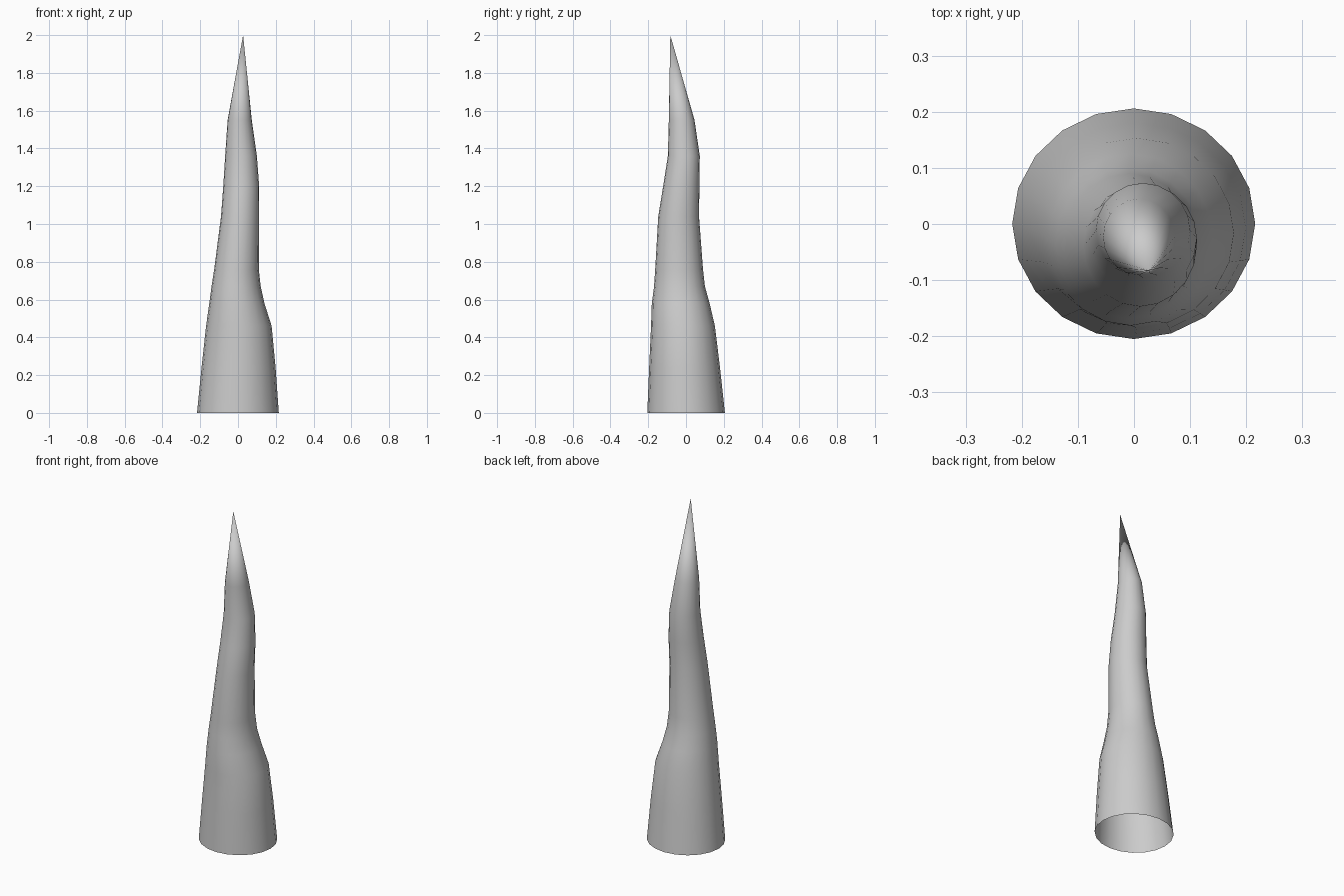
import bpy, bmesh
from math import cos, sin, pi

if "Cube" in bpy.data.objects:
    bpy.data.objects.remove(bpy.data.objects["Cube"])

SIDES = 20
# cross-section extents going up: z, x min, x max, y min, y max
SECTIONS = [
    (0.00, -.217, .216, -.205, .206),
    (0.24, -.193, .199, -.195, .180),
    (0.46, -.169, .178, -.185, .153),
    (0.58, -.152, .140, -.181, .125),
    (0.67, -.140, .120, -.169, .100),
    (0.76, -.126, .110, -.163, .090),
    (1.04, -.090, .112, -.147, .069),
    (1.20, -.078, .112, -.121, .071),
    (1.36, -.068, .100, -.096, .073),
    (1.55, -.055, .073, -.091, .045),
]
TIP = (.027, -.083, 2.0)

bm = bmesh.new()

# wandering, tapering body, open at the base
rings = []
for z, x0, x1, y0, y1 in SECTIONS:
    ring = []
    for i in range(SIDES):
        a = 2 * pi * i / SIDES
        ring.append(bm.verts.new(((x0 + x1) / 2 + (x1 - x0) / 2 * cos(a),
                                  (y0 + y1) / 2 + (y1 - y0) / 2 * sin(a), z)))
    rings.append(ring)
for low, high in zip(rings, rings[1:]):
    for i in range(SIDES):
        j = (i + 1) % SIDES
        bm.faces.new((low[i], low[j], high[j], high[i]))

# pointed tip
tip = bm.verts.new(TIP)
for i in range(SIDES):
    bm.faces.new((rings[-1][i], rings[-1][(i + 1) % SIDES], tip))
for f in bm.faces:
    f.smooth = True

mesh = bpy.data.meshes.new("spike")
bm.to_mesh(mesh)
bm.free()
spike = bpy.data.objects.new("spike", mesh)
bpy.context.collection.objects.link(spike)
